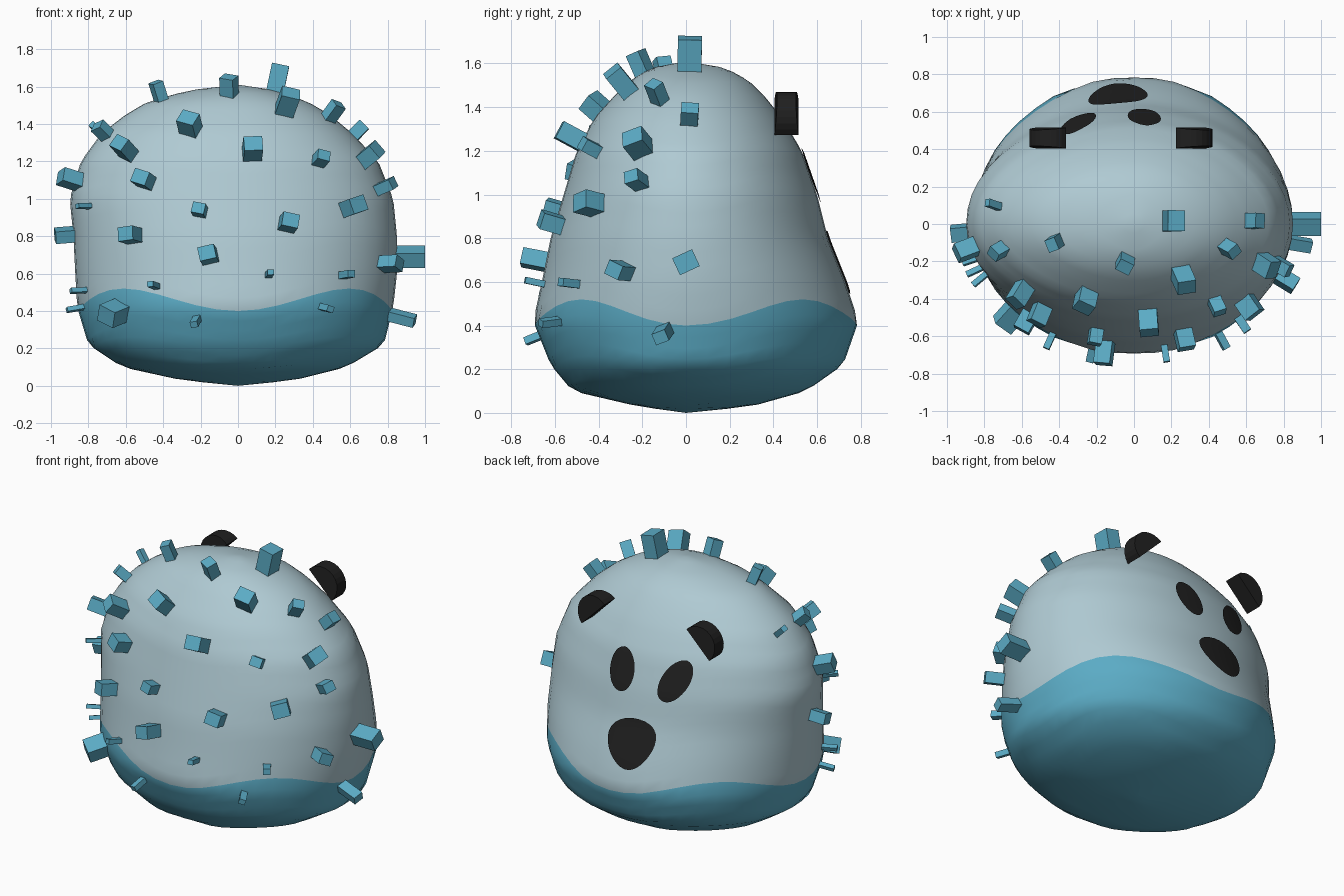
import bpy, bmesh, math, random
from mathutils import Vector, Matrix

random.seed(4)
if "Cube" in bpy.data.objects:
    bpy.data.objects.remove(bpy.data.objects["Cube"])


def material(name, rgb):
    m = bpy.data.materials.new(name)
    m.use_nodes = True
    m.diffuse_color = (*rgb, 1)
    m.node_tree.nodes["Principled BSDF"].inputs["Base Color"].default_value = (*rgb, 1)
    return m


PALE = material("pale grey blue", (.43, .59, .65))
TEAL = material("teal blue", (.105, .41, .56))
BLACK = material("soft black", (.014, .014, .014))


def add_object(name, bm, *materials, smooth=False):
    mesh = bpy.data.meshes.new(name)
    bmesh.ops.recalc_face_normals(bm, faces=bm.faces)
    bm.to_mesh(mesh)
    bm.free()
    for m in materials:
        mesh.materials.append(m)
    for p in mesh.polygons:
        p.use_smooth = smooth
    obj = bpy.data.objects.new(name, mesh)
    bpy.context.scene.collection.objects.link(obj)
    return obj


# Body profile: height, then reach to right, left, front and back
PROFILE = [
    (0, 0, 0, 0, 0), (.03, .3, .3, .22, .3), (.1, .62, .58, .52, .55),
    (.22, .8, .78, .62, .72), (.42, .86, .83, .7, .79), (.6, .87, .85, .66, .73),
    (.8, .88, .85, .62, .65), (1, .9, .83, .56, .6), (1.2, .84, .75, .5, .53),
    (1.35, .73, .61, .42, .44), (1.45, .6, .49, .33, .36),
    (1.52, .48, .37, .26, .29), (1.58, .26, .2, .16, .18), (1.61, 0, 0, 0, 0)]
TOP = PROFILE[-1][0]


def reach(z):
    z = min(max(z, 0), TOP)
    for lo, hi in zip(PROFILE, PROFILE[1:]):
        if z <= hi[0]:
            t = (z - lo[0]) / (hi[0] - lo[0])
            return [p + (q - p) * t for p, q in zip(lo[1:], hi[1:])]


def surface(az, z):
    """Point on the body; az is measured from the front towards the left."""
    right, left, front, back = reach(z)
    s, c = math.sin(az), math.cos(az)
    return Vector((s * (left if s > 0 else right), -c * (front if c > 0 else back), z))


def normal(az, z):
    d = .03
    along = surface(az + d, z) - surface(az - d, z)
    up = surface(az, min(z + d, TOP)) - surface(az, z - d)
    return along.cross(up).normalized()


# Body with a wavy colour border
SEGMENTS, LOWER, UPPER = 48, 12, 26
bm = bmesh.new()
rings = []
for i in range(1, LOWER + UPPER):
    ring = []
    for k in range(SEGMENTS):
        az = math.tau * k / SEGMENTS
        border = .46 - .06 * math.cos(4 * az)
        if i <= LOWER:
            z = border * (i / LOWER) ** 1.7
        else:
            z = TOP - (TOP - border) * (1 - (i - LOWER) / UPPER) ** 1.5
        ring.append(bm.verts.new(surface(az, z)))
    rings.append(ring)
bottom = bm.verts.new((0, 0, 0))
peak = bm.verts.new((0, 0, TOP))
for k in range(SEGMENTS):
    n = (k + 1) % SEGMENTS
    bm.faces.new((bottom, rings[0][n], rings[0][k])).material_index = 1
    bm.faces.new((peak, rings[-1][k], rings[-1][n]))
    for i, (a, b) in enumerate(zip(rings, rings[1:])):
        face = bm.faces.new((a[k], a[n], b[n], b[k]))
        face.material_index = 1 if i < LOWER - 1 else 0
add_object("body", bm, PALE, TEAL, smooth=True)

# Spikes: azimuth in degrees, height, width, protrusion
SPIKES = [
    (-68, 1.53, .07, .1), (-8, 1.56, .08, .1), (95, 1.58, .11, .14),
    (33, 1.47, .1, .13), (70, 1.43, .07, .1), (92, 1.34, .08, .08),
    (66, 1.21, .1, .1), (68, 1.05, .07, .1), (45, .95, .1, .1),
    (35, 1.2, .07, .08), (6, 1.24, .1, .12), (18, .86, .09, .1),
    (-21, 1.37, .1, .1), (-46, 1.24, .09, .12), (-34, 1.09, .09, .1),
    (-72, 1.34, .07, .08), (-102, 1.34, .04, .09), (-77, 1.09, .09, .11),
    (-62, .96, .03, .09), (-86, .81, .08, .1), (-13, .93, .07, .08),
    (-39, .8, .09, .1), (-10, .69, .09, .12), (-70, .51, .03, .09),
    (-75, .42, .03, .09), (-48, .4, .11, .11), (-30, .53, .035, .09),
    (-15, .36, .04, .09), (11, .59, .035, .09), (33, .42, .04, .09),
    (41, .59, .045, .09), (65, .65, .08, .11), (90, .69, .1, .15),
    (82, .38, .065, .14)]
bm = bmesh.new()
for deg, z, width, out in SPIKES:
    az = math.radians(deg)
    n = normal(az, z)
    length = out + .05
    place = (Matrix.Translation(surface(az, z) + n * (out - length / 2))
             @ n.to_track_quat('Z', 'Y').to_matrix().to_4x4()
             @ Matrix.Rotation(random.uniform(-.5, .5), 4, 'Z')
             @ Matrix.Diagonal((width, width * .85, length, 1)))
    bmesh.ops.create_cube(bm, size=1, matrix=place)
add_object("back_spikes", bm, TEAL)


# Painted face patches that follow the body
def patch(name, cx, cz, half_w, half_h, tilt=0, taper=0):
    bm = bmesh.new()
    s, c = math.sin(math.radians(tilt)), math.cos(math.radians(tilt))

    def point(r, ang):
        v = r * math.sin(ang)
        u = r * math.cos(ang) * half_w * (1 + taper * v)
        v *= half_h
        x, z = cx + u * c + v * s, cz - u * s + v * c
        right, left, _, back = reach(z)
        y = back * math.sqrt(1 - (x / (left if x > 0 else right)) ** 2)
        return bm.verts.new((x, y + .008, z))

    count = 28
    centre = point(0, 0)
    loops = [[point(r / 5, math.tau * k / count) for k in range(count)] for r in range(1, 6)]
    for k in range(count):
        n = (k + 1) % count
        bm.faces.new((centre, loops[0][n], loops[0][k]))
        for a, b in zip(loops, loops[1:]):
            bm.faces.new((a[k], a[n], b[n], b[k]))
    obj = add_object(name, bm, BLACK, smooth=True)
    if sum(p.normal.y for p in obj.data.polygons) < 0:
        obj.data.flip_normals()


patch("left_eye", .055, 1.09, .088, .125, tilt=8)
patch("right_eye", -.3, 1.09, .083, .135, tilt=-28)
patch("mouth", -.09, .69, .155, .145, tilt=8, taper=.25)


# Ears: half discs leaning outwards
def ear(name, x, lean):
    bm = bmesh.new()
    radius, sides = .115, 12
    arcs = []
    for side in (-1, 1):
        arc = []
        for k in range(sides + 1):
            ang = math.pi * k / sides
            half = .055 - .012 * math.sin(ang)
            arc.append(bm.verts.new((radius * math.cos(ang), side * half, radius * math.sin(ang))))
        arcs.append(arc)
        bm.faces.new(arc)
    for k in range(sides + 1):
        n = (k + 1) % (sides + 1)
        bm.faces.new((arcs[0][k], arcs[0][n], arcs[1][n], arcs[1][k]))
    bmesh.ops.transform(bm, verts=bm.verts, matrix=Matrix.Translation((x, .46, 1.355))
                        @ Matrix.Rotation(math.radians(lean), 4, 'Y'))
    add_object(name, bm, BLACK)


ear("left_ear", .305, 45)
ear("right_ear", -.445, -45)
